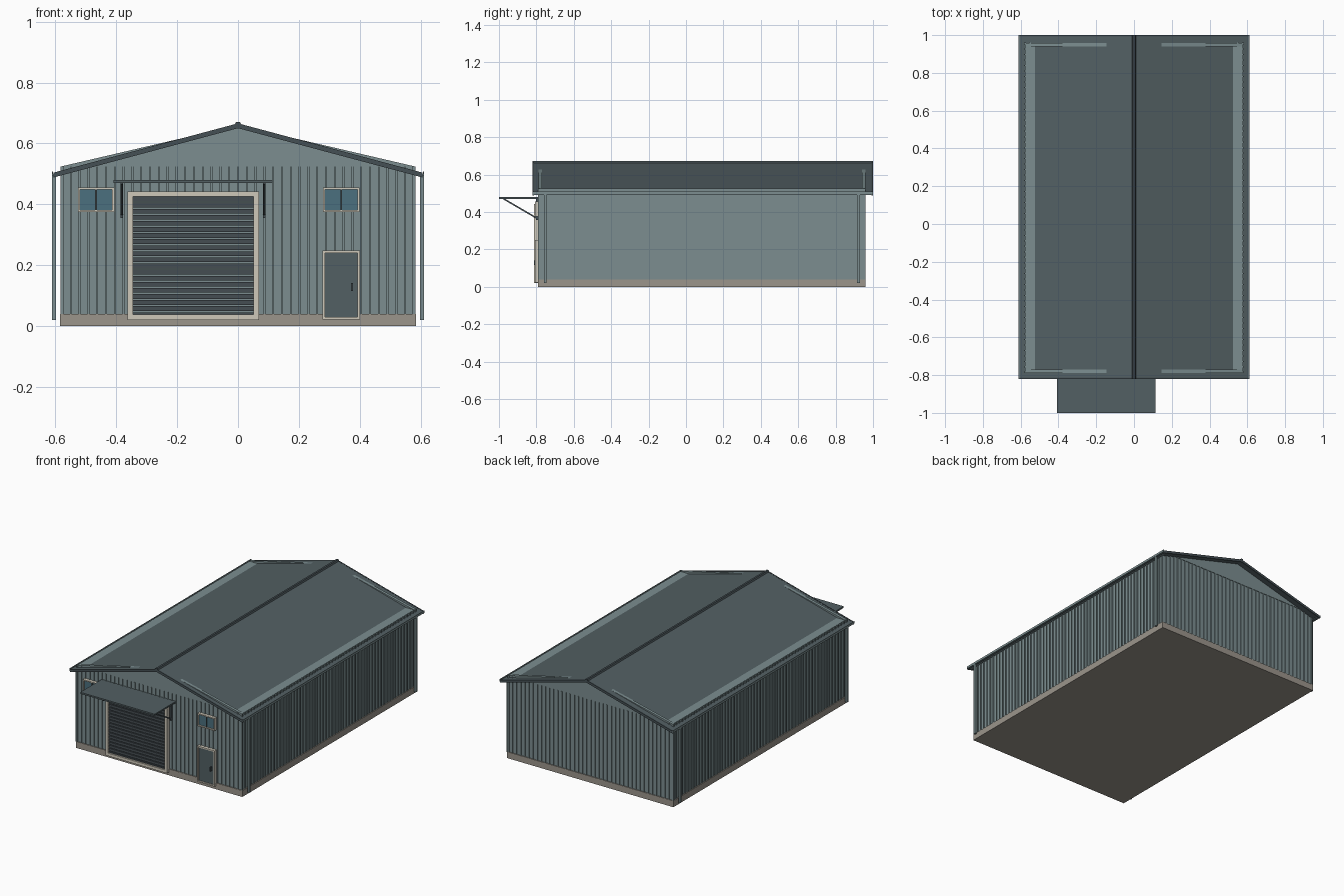
import bpy, bmesh
from mathutils import Matrix, Vector

if "Cube" in bpy.data.objects:
    bpy.data.objects.remove(bpy.data.objects["Cube"])


def mat(name, r, g, b):
    m = bpy.data.materials.new(name)
    m.diffuse_color = (r, g, b, 1)
    m.use_nodes = True
    m.node_tree.nodes["Principled BSDF"].inputs["Base Color"].default_value = m.diffuse_color
    return m


WALL = mat("wall_sheet", 0.20, 0.27, 0.28)
ROOF = mat("roof_sheet", 0.085, 0.115, 0.125)
TRIM = mat("dark_trim", 0.06, 0.08, 0.09)
DOOR = mat("shutter_grey", 0.06, 0.075, 0.085)
CREAM = mat("frame_cream", 0.62, 0.58, 0.49)
CONC = mat("concrete", 0.33, 0.30, 0.26)
GLASS = mat("glass_blue", 0.07, 0.16, 0.21)


def finish(name, bm, m):
    bmesh.ops.recalc_face_normals(bm, faces=bm.faces)
    me = bpy.data.meshes.new(name)
    bm.to_mesh(me)
    bm.free()
    me.materials.append(m)
    ob = bpy.data.objects.new(name, me)
    bpy.context.collection.objects.link(ob)
    return ob


def boxes(name, spans, m):
    """One object from many boxes, each (x0, x1, y0, y1, z0, z1)."""
    bm = bmesh.new()
    for x0, x1, y0, y1, z0, z1 in spans:
        M = Matrix.Translation(((x0 + x1) / 2, (y0 + y1) / 2, (z0 + z1) / 2))
        M = M @ Matrix.Diagonal((x1 - x0, y1 - y0, z1 - z0, 1))
        bmesh.ops.create_cube(bm, size=1, matrix=M)
    return finish(name, bm, m)


def prism(name, profile, y0, y1, m):
    """Extrude an (x, z) profile along y."""
    bm = bmesh.new()
    f = bm.faces.new([bm.verts.new((x, y0, z)) for x, z in profile])
    ext = bmesh.ops.extrude_face_region(bm, geom=[f])["geom"]
    verts = [v for v in ext if isinstance(v, bmesh.types.BMVert)]
    bmesh.ops.translate(bm, verts=verts, vec=(0, y1 - y0, 0))
    return finish(name, bm, m)


def frame(name, x0, x1, z0, z1, w, y0, y1):
    """Rectangular surround on the front wall."""
    boxes(name, [(x0, x0 + w, y0, y1, z0, z1), (x1 - w, x1, y0, y1, z0, z1),
                 (x0 + w, x1 - w, y0, y1, z1 - w, z1),
                 (x0 + w, x1 - w, y0, y1, z0, z0 + w)], CREAM)


W, F, B = 0.578, -0.785, 0.955      # half width, front and back wall planes
EAVE = 0.525

# Slab and walls
boxes("foundation", [(-0.584, 0.584, F - 0.006, B + 0.006, 0, 0.04)], CONC)
boxes("wall_body", [(-W, W, F, B, 0.04, EAVE)], WALL)
for name, y0, y1 in (("front_gable", F - 0.004, F + 0.014), ("back_gable", B - 0.014, B + 0.004)):
    prism(name, [(-W, EAVE), (W, EAVE), (0, 0.66)], y0, y1, WALL)

# Vertical cladding ribs on all four walls
d, r = 0.005, 0.003
xs = [-W + 2 * W * i / 40 for i in range(1, 40)]
ys = [F + (B - F) * i / 60 for i in range(1, 60)]
boxes("front_ribs", [(x - r, x + r, F - d, F, 0.04, EAVE) for x in xs], WALL)
boxes("back_ribs", [(x - r, x + r, B, B + d, 0.04, EAVE) for x in xs], WALL)
for s, side in ((1, "right"), (-1, "left")):
    a, b = sorted((s * W, s * (W + d)))
    boxes(side + "_ribs", [(a, b, y - r, y + r, 0.04, EAVE) for y in ys], WALL)
boxes("corner_trims", [(s * W - 0.005, s * W + 0.005, y - 0.005, y + 0.005, 0.04, EAVE)
                       for s in (-1, 1) for y in (F, B)], WALL)

# Roof, rake trims and ridge
for s, side in ((1, "right"), (-1, "left")):
    prism(side + "_roof", [(0, 0.665), (s * 0.605, 0.503), (s * 0.605, 0.491), (0, 0.653)],
          -0.817, 0.995, ROOF)
    for end, y in (("front", -0.82), ("back", 0.992)):
        prism(f"{side}_{end}_rake", [(0, 0.666), (s * 0.606, 0.504), (s * 0.606, 0.488), (0, 0.65)],
              y, y + 0.008, TRIM)
prism("ridge_cap", [(-0.012, 0.66), (0.012, 0.66), (0.006, 0.671), (-0.006, 0.671)],
      -0.82, 1.0, TRIM)

# Gutters and downpipes
for s, side in ((1, "right"), (-1, "left")):
    prism(side + "_gutter", [(s * x, z) for x, z in
          ((0.588, 0.494), (0.611, 0.494), (0.611, 0.508), (0.607, 0.508),
           (0.607, 0.499), (0.588, 0.499))], -0.82, 1.0, WALL)
    a, b = sorted((s * 0.597, s * 0.61))
    boxes(side + "_downpipes", [(a, b, y - 0.007, y + 0.007, 0.02, 0.495)
                                for y in (-0.752, 0.922)], WALL)

# Roller shutter
frame("shutter_frame", -0.363, 0.069, 0.02, 0.443, 0.018, -0.812, F)
boxes("shutter_backing", [(-0.345, 0.051, -0.794, F, 0.03, 0.43)], WALL)
n, z0, step = 20, 0.03, 0.02
boxes("shutter_slats", [(-0.345, 0.051, -0.802, -0.79, z0 + i * step, z0 + i * step + 0.0155)
                        for i in range(n)], DOOR)

# Personnel door
frame("side_door_frame", 0.277, 0.4, 0.022, 0.249, 0.008, -0.806, F)
boxes("side_door", [(0.285, 0.392, -0.8, F, 0.028, 0.241)], ROOF)
boxes("door_handle", [(0.371, 0.377, -0.814, -0.8, 0.115, 0.141)], TRIM)

# Two windows
for side, x in (("left", -0.466), ("right", 0.339)):
    frame(side + "_window_frame", x - 0.06, x + 0.06, 0.375, 0.456, 0.007, -0.806, F)
    boxes(side + "_window_glass", [(x - 0.053, x + 0.053, -0.798, F, 0.382, 0.449)], GLASS)
    boxes(side + "_window_mullion", [(x - 0.003, x + 0.003, -0.803, F, 0.382, 0.449)], TRIM)

# Canopy with angled brackets
boxes("canopy", [(-0.408, 0.114, -1.0, F, 0.47, 0.48)], ROOF)
for side, x in (("left", -0.381), ("right", 0.086)):
    boxes(side + "_bracket_post", [(x - 0.004, x + 0.004, -0.803, F, 0.356, 0.47)], TRIM)
    p, q = Vector((x, -0.975, 0.47)), Vector((x, -0.795, 0.365))
    strut = boxes(side + "_bracket_strut", [(-0.004, 0.004, -0.004, 0.004, 0, (q - p).length)], TRIM)
    strut.matrix_world = Matrix.Translation(p) @ (q - p).to_track_quat('Z', 'X').to_matrix().to_4x4()
